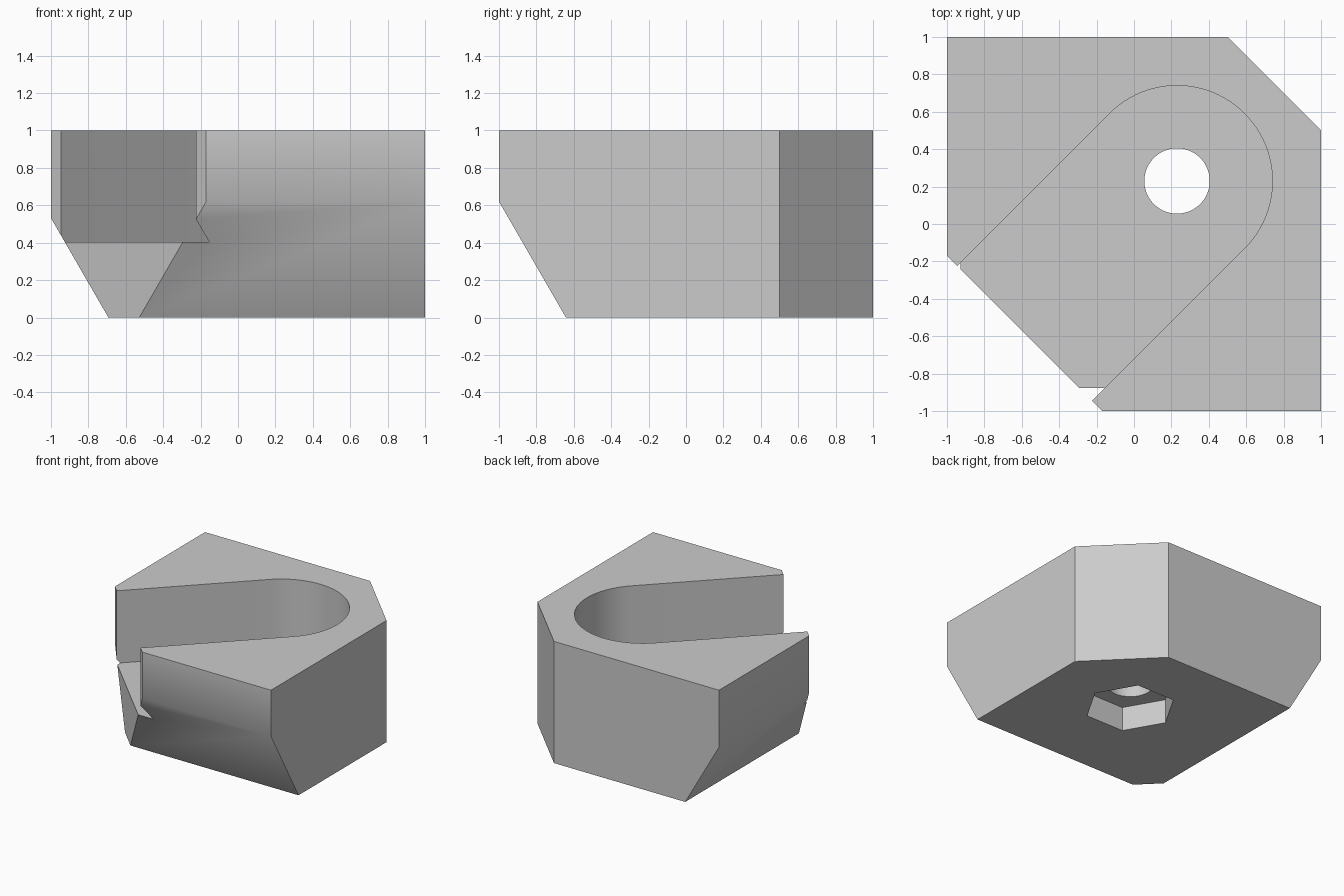
import bpy
import bmesh
from math import cos, sin, pi, radians, tan
from mathutils import Vector

if "Cube" in bpy.data.objects:
    bpy.data.objects.remove(bpy.data.objects["Cube"])

CENTRE = Vector((0.23, 0.23))   # axis of the bolt hole and slot end
SLOPE = tan(radians(30))


def arc(radius, start, sweep, steps):
    """Points on an arc around the hole axis, angles in degrees."""
    angles = [radians(start + sweep * i / steps) for i in range(steps + 1)]
    return [CENTRE + radius * Vector((cos(a), sin(a))) for a in angles]


def prism(name, outline, z0, z1):
    """Closed vertical prism over a counter-clockwise outline."""
    bm = bmesh.new()
    base = bm.faces.new([bm.verts.new((x, y, z0)) for x, y in outline])
    top = bmesh.ops.extrude_face_region(bm, geom=[base])["geom"]
    verts = [v for v in top if isinstance(v, bmesh.types.BMVert)]
    bmesh.ops.translate(bm, verts=verts, vec=(0, 0, z1 - z0))
    bmesh.ops.recalc_face_normals(bm, faces=bm.faces)
    mesh = bpy.data.meshes.new(name)
    bm.to_mesh(mesh)
    bm.free()
    obj = bpy.data.objects.new(name, mesh)
    bpy.context.collection.objects.link(obj)
    return obj


def trim(obj, point, normal):
    """Cut away everything on the normal side of a plane and cap it."""
    bm = bmesh.new()
    bm.from_mesh(obj.data)
    geom = bm.verts[:] + bm.edges[:] + bm.faces[:]
    cut = bmesh.ops.bisect_plane(bm, geom=geom, plane_co=point, plane_no=normal, clear_outer=True)
    edges = [e for e in cut["geom_cut"] if isinstance(e, bmesh.types.BMEdge)]
    bmesh.ops.holes_fill(bm, edges=edges)
    bmesh.ops.recalc_face_normals(bm, faces=bm.faces)
    bm.to_mesh(obj.data)
    bm.free()


def subtract(obj, cutter):
    """Boolean difference, then discard the cutter."""
    cutter.hide_render = True
    mod = obj.modifiers.new("cut", "BOOLEAN")
    mod.operation, mod.solver, mod.object = "DIFFERENCE", "EXACT", cutter
    bpy.ops.object.select_all(action="DESELECT")
    obj.select_set(True)
    bpy.context.view_layer.objects.active = obj
    bpy.ops.object.modifier_apply(modifier=mod.name)
    bpy.data.objects.remove(cutter)


# Block with one chamfered back corner
block = prism("clamp_block", [(-1, -1), (1, -1), (1, 0.5), (0.5, 1), (-1, 1)], 0, 1)

# Sloping undersides and the vertical corner cut at the slot mouth
trim(block, (0, -0.642, 0), (0, -1, -SLOPE))
trim(block, (-0.693, 0, 0), (-1, 0, -SLOPE))
trim(block, (-0.585, -0.585, 0), (-1, -1, 0))

# Round-ended slot running diagonally out of the cut corner
ends = arc(0.51, -45, 180, 48)
away = Vector((-2, -2))
subtract(block, prism("slot_cutter", ends + [ends[-1] + away, ends[0] + away], 0.405, 1.5))

# Through hole and the hexagonal nut pocket below it
subtract(block, prism("hole_cutter", arc(0.175, 0, 360, 48)[:-1], -0.5, 0.8))
subtract(block, prism("nut_cutter", arc(0.345, 0, 360, 6)[:-1], -0.5, 0.2))

# Single grey finish
grey = bpy.data.materials.new("plain_grey")
grey.use_nodes = True
colour = (0.6, 0.6, 0.6, 1)
grey.diffuse_color = colour
grey.node_tree.nodes["Principled BSDF"].inputs["Base Color"].default_value = colour
block.data.materials.clear()
block.data.materials.append(grey)
for face in block.data.polygons:
    face.material_index = 0

# Soft bends, crisp corners
bpy.ops.object.shade_smooth_by_angle(angle=radians(35))
